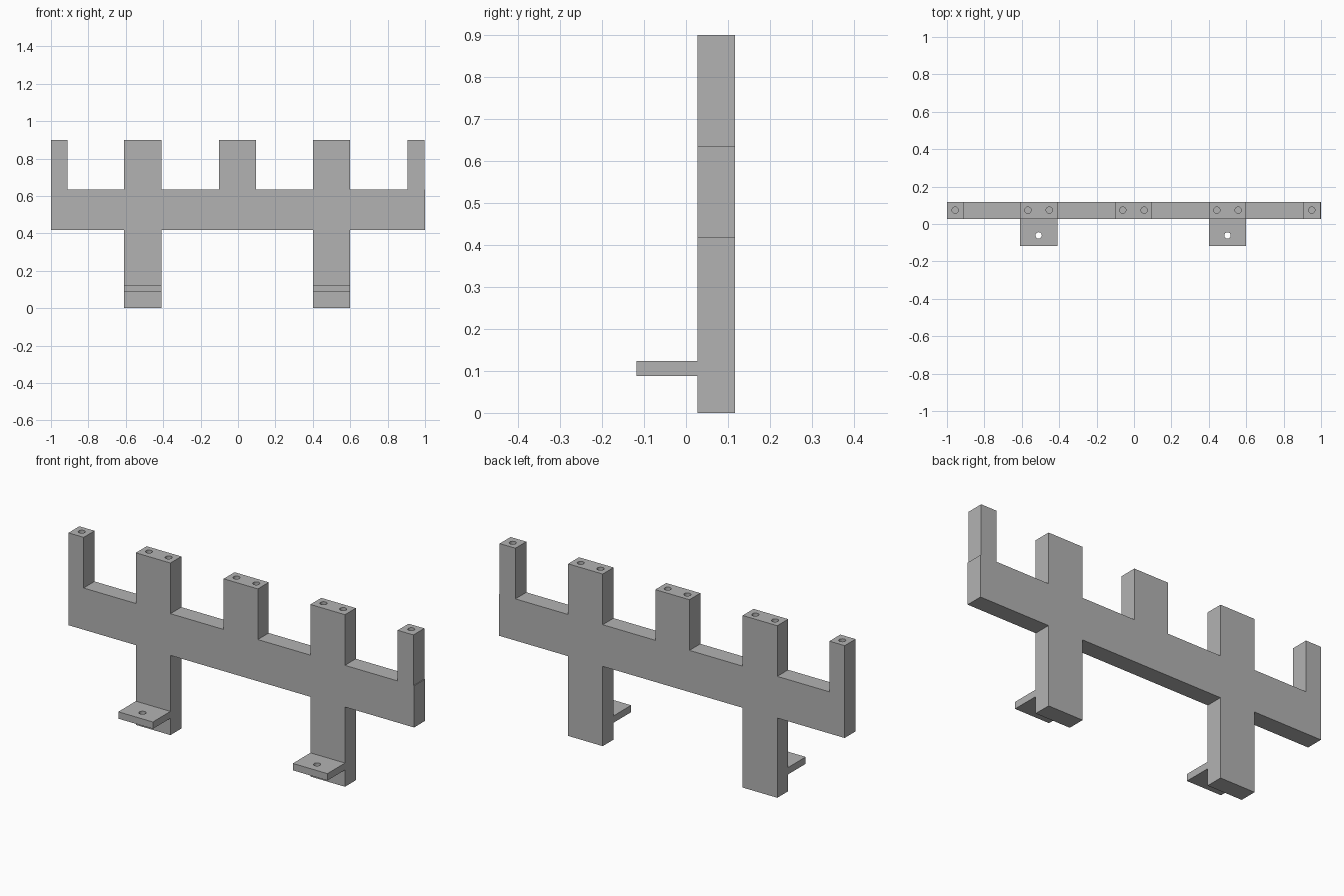
import bpy
import bmesh

cube = bpy.data.objects.get("Cube")
if cube:
    bpy.data.objects.remove(cube, do_unlink=True)

grey = bpy.data.materials.new("plain grey")
grey.use_nodes = True
grey.diffuse_color = (0.45, 0.45, 0.45, 1)
grey.node_tree.nodes["Principled BSDF"].inputs["Base Color"].default_value = grey.diffuse_color

BACK, FRONT, TAB_FRONT = 0.117, 0.027, -0.118
BEAM_LOW, BEAM_HIGH, TOP = 0.417, 0.635, 0.9
TAB_LOW, TAB_HIGH = 0.088, 0.124
HOLE_RADIUS, HOLE_DEPTH = 0.017, 0.13
LEGS = [(-0.61, -0.41), (0.40, 0.60)]
POSTS = [(-1, -0.912), LEGS[0], (-0.102, 0.096), LEGS[1], (0.905, 0.996)]


def extrude_profile(name, points, y_front, y_back):
    """Solid made from an x-z outline pushed along y."""
    bm = bmesh.new()
    face = bm.faces.new([bm.verts.new((x, y_front, z)) for x, z in points])
    pushed = bmesh.ops.extrude_face_region(bm, geom=[face])["geom"]
    verts = [v for v in pushed if isinstance(v, bmesh.types.BMVert)]
    bmesh.ops.translate(bm, verts=verts, vec=(0, y_back - y_front, 0))
    bmesh.ops.recalc_face_normals(bm, faces=bm.faces)
    mesh = bpy.data.meshes.new(name)
    bm.to_mesh(mesh)
    bm.free()
    mesh.materials.append(grey)
    obj = bpy.data.objects.new(name, mesh)
    bpy.context.collection.objects.link(obj)
    return obj


def drill(obj, centres, y, z_low, z_high):
    """Cut round vertical holes at the given x positions."""
    bm = bmesh.new()
    for x in centres:
        made = bmesh.ops.create_cone(bm, cap_ends=True, segments=24, radius1=HOLE_RADIUS,
                                     radius2=HOLE_RADIUS, depth=z_high - z_low)
        bmesh.ops.translate(bm, verts=made["verts"], vec=(x, y, (z_low + z_high) / 2))
    mesh = bpy.data.meshes.new("hole_cutter")
    bm.to_mesh(mesh)
    bm.free()
    mesh.materials.append(grey)
    cutter = bpy.data.objects.new("hole_cutter", mesh)
    cutter.hide_render = True
    bpy.context.collection.objects.link(cutter)
    cut = obj.modifiers.new("holes", "BOOLEAN")
    cut.operation, cut.solver, cut.object = "DIFFERENCE", "EXACT", cutter
    bpy.context.view_layer.objects.active = obj
    bpy.ops.object.modifier_apply(modifier=cut.name)
    bpy.data.objects.remove(cutter, do_unlink=True)


# Rail outline: legs along the bottom, then posts along the top
outline = [(-1, BEAM_LOW)]
for left, right in LEGS:
    outline += [(left, BEAM_LOW), (left, 0), (right, 0), (right, BEAM_LOW)]
outline += [(1, BEAM_LOW), (1, BEAM_HIGH)]
for left, right in reversed(POSTS):
    outline += [(right, BEAM_HIGH), (right, TOP), (left, TOP)]
    if left > -1:
        outline.append((left, BEAM_HIGH))
# The first post is flush with the beam end
outline.remove((-1, BEAM_LOW))
outline.append((-1, BEAM_LOW))
rail = extrude_profile("post_rail", outline, FRONT, BACK)

# Blind holes in the post tops: one in each end post, two in the others
centres = []
for left, right in POSTS:
    middle = (left + right) / 2
    centres += [middle - 0.057, middle + 0.057] if right - left > 0.15 else [middle]
drill(rail, centres, 0.074, TOP - HOLE_DEPTH, TOP + 0.05)

# Mounting tabs with a through hole in front of each leg
for side, (left, right) in zip(("right", "left"), LEGS):
    tab = extrude_profile(side + "_mounting_tab",
                          [(left, TAB_LOW), (right, TAB_LOW), (right, TAB_HIGH), (left, TAB_HIGH)],
                          TAB_FRONT, FRONT)
    drill(tab, [(left + right) / 2], -0.061, TAB_LOW - 0.05, TAB_HIGH + 0.05)
